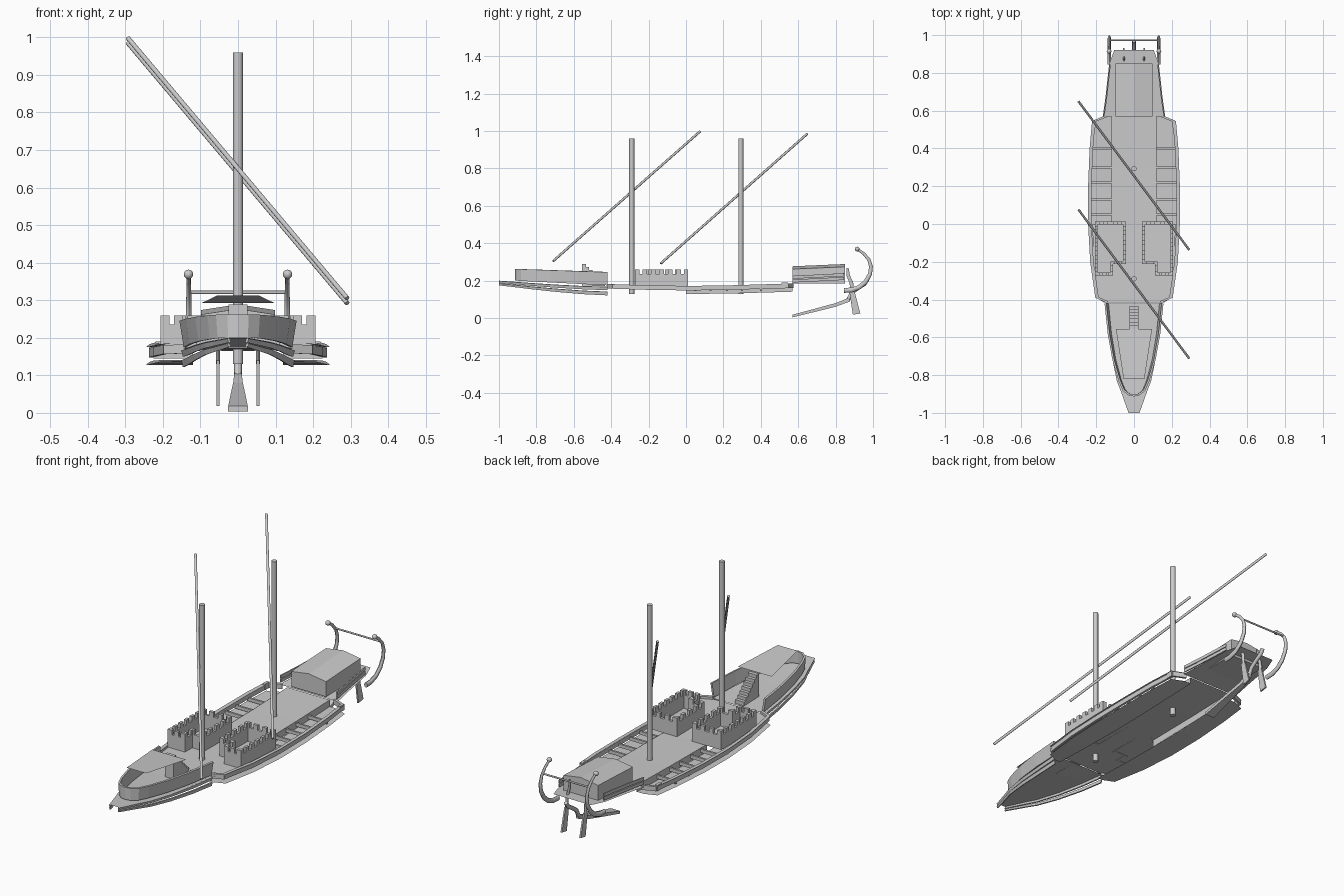
import bpy, bmesh, math
from mathutils import Vector

if "Cube" in bpy.data.objects:
    bpy.data.objects.remove(bpy.data.objects["Cube"])


def make(name, verts, faces, mirror=False, thick=0.0):
    me = bpy.data.meshes.new(name)
    me.from_pydata(verts, [], faces)
    ob = bpy.data.objects.new(name, me)
    bpy.context.collection.objects.link(ob)
    if thick:
        m = ob.modifiers.new("thickness", 'SOLIDIFY')
        m.thickness, m.offset = thick, 0
    if mirror:
        m = ob.modifiers.new("mirror", 'MIRROR')
        m.use_mirror_merge = False
    return ob


def ribbon(name, a, b, mirror=False, thick=0.0):
    """Surface spanned between two point rows."""
    n = len(a)
    return make(name, list(a) + list(b),
                [(i, i + 1, n + i + 1, n + i) for i in range(n - 1)], mirror, thick)


def plate(name, rows):
    """Flat deck from (half width, y, z) rows."""
    return ribbon(name, [(-x, y, z) for x, y, z in rows], [(x, y, z) for x, y, z in rows])


def boxes(name, items, mirror=False):
    """Several boxes (x0,x1,y0,y1,z0,z1) in one object."""
    v, f = [], []
    for x0, x1, y0, y1, z0, z1 in items:
        k = len(v)
        v += [(x, y, z) for z in (z0, z1) for x, y in ((x0, y0), (x1, y0), (x1, y1), (x0, y1))]
        f += [tuple(k + i for i in q) for q in ((3, 2, 1, 0), (4, 5, 6, 7), (0, 1, 5, 4),
                                                (1, 2, 6, 5), (2, 3, 7, 6), (3, 0, 4, 7))]
    return make(name, v, f, mirror)


def tube(name, pts, radii, sides=10, sx=1.0, mirror=False):
    """Round bar along a path; sx flattens it across the path."""
    pts = [Vector(p) for p in pts]
    v, f, n = [], [], len(pts)
    for i, p in enumerate(pts):
        t = (pts[min(i + 1, n - 1)] - pts[max(i - 1, 0)]).normalized()
        u = Vector((1, 0, 0)) if abs(t.x) < 0.9 else Vector((0, 1, 0))
        u = (u - t * u.dot(t)).normalized()
        w = t.cross(u)
        r = radii if isinstance(radii, float) else radii[i]
        for k in range(sides):
            a = 2 * math.pi * k / sides
            v.append(p + u * (r * sx * math.cos(a)) + w * (r * math.sin(a)))
    for i in range(n - 1):
        for k in range(sides):
            j = (k + 1) % sides
            f.append((i * sides + k, i * sides + j, (i + 1) * sides + j, (i + 1) * sides + k))
    f += [tuple(reversed(range(sides))), tuple(range((n - 1) * sides, n * sides))]
    return make(name, v, f, mirror)


# outer edge of the midship section: x, y, low deck z
side = [(.15, -.415, .138), (.205, -.39, .137), (.232, -.2, .131), (.243, 0, .128), (.243, .2, .13),
        (.235, .4, .136), (.222, .545, .14), (.16, .57, .141)]

# main deck, wide beneath the towers and narrow between the rowing wells
plate("main_deck", [(.16, -.415, .17), (.2, -.39, .17), (.215, -.2, .167), (.22, 0, .165),
                    (.12, 0, .165), (.12, .3, .168), (.12, .57, .175)])

# low rowing deck, side rail, rail cap and inner well wall
ribbon("rowing_deck", [(.12, y, z) for x, y, z in side], side, True)
ribbon("side_rail", [(x - .012, y, z + .02) for x, y, z in side],
       [(x - .012, y, z + .044) for x, y, z in side], True, .012)
ribbon("rail_cap", [(x - .018, y, z + .047) for x, y, z in side],
       [(x, y, z + .047) for x, y, z in side], True)
ribbon("well_wall", [(.12, 0, .128), (.12, .3, .133), (.12, .57, .141)],
       [(.12, 0, .166), (.12, .3, .169), (.12, .57, .175)], True)
boxes("rail_end_block", [(.205, .22, .51, .545, .16, .19)], True)
boxes("rowing_bench", [(.12, .225, y - .005, y + .005, .145, .162)
                       for y in (.05, .13, .22, .3, .4)], True)


# crenellated L-shaped towers
tower = []
path = [(.05, .005), (.2, .005), (.2, -.265), (.117, -.265), (.117, -.205), (.05, -.205)]
for (xa, ya), (xb, yb) in zip(path, path[1:] + path[:1]):
    t = .007
    tower.append((min(xa, xb) - t, max(xa, xb) + t, min(ya, yb) - t, max(ya, yb) + t, .165, .236))
    length = math.hypot(xb - xa, yb - ya)
    n = max(1, round(length / .048))
    for i in range(n + 1):
        cx, cy = xa + (xb - xa) * i / n, ya + (yb - ya) * i / n
        hx, hy = (.012, t) if ya == yb else (t, .012)
        cx = min(max(cx, min(xa, xb) - t + hx), max(xa, xb) + t - hx)
        cy = min(max(cy, min(ya, yb) - t + hy), max(ya, yb) + t - hy)
        tower.append((cx - hx, cx + hx, cy - hy, cy + hy, .236, .26))
boxes("battlement_tower", tower, True)

# bow deck, hull wales and forecastle bulwark
bow = [(.148, -.42), (.135, -.55), (.115, -.7), (.088, -.83), (.065, -.89), (.026, -1.0)]
bz = [0, .12, .36, .62, .76, 1]
plate("bow_deck", [(x, y, .17 + .03 * s) for (x, y), s in zip(bow, bz)])
for name, a0, a1, b0, b1 in (("bow_upper_wale", .15, .167, .188, .199),
                             ("bow_lower_wale", .122, .141, .176, .186)):
    lo = [(x - .004, y, a0 + (b0 - a0) * s) for (x, y), s in zip(bow, bz)]
    hi = [(x, y, a1 + (b1 - a1) * s) for (x, y), s in zip(bow, bz)]
    ribbon(name, lo, hi, True, .006)
bul = [(.144, -.42), (.128, -.58), (.104, -.72), (.073, -.83), (.052, -.88), (.025, -.903), (0, -.908)]
bul += [(-x, y) for x, y in reversed(bul[:-1])]
ribbon("forecastle_bulwark", [(x * .97, y, .176 + .05 * (-.42 - y)) for x, y in bul],
       [(x * 1.05, y, .246 + .034 * (-.42 - y)) for x, y in bul], False, .01)
plate("forecastle_platform", [(.096, -.555, .293), (.055, -.82, .313)])
boxes("forecastle_stairs", [(-.025, .025, -.555, -.535 + i * .017, .27 - i * .0165, .289 - i * .0165)
                            for i in range(7)])

# stern deck, wales and cabin
stern = [(.165, .57), (.15, .68), (.132, .845), (.105, .92)]
plate("stern_deck", [(x, y, .178 + .07 * (y - .57)) for x, y in stern])
for name, z in (("stern_lower_wale", .19), ("stern_upper_wale", .21)):
    ribbon(name, [(x - .006, y, z + .05 * (y - .57)) for x, y in stern[:3]],
           [(x - .006, y, z + .016 + .05 * (y - .57)) for x, y in stern[:3]], True, .006)
v = []
for y, d in ((.57, 0), (.85, .012)):
    v += [(-.098, y, .185), (.098, y, .185), (.098, y, .262 + d), (0, y, .277 + d), (-.098, y, .262 + d)]
make("stern_cabin", v, [(0, 1, 2, 3, 4), (9, 8, 7, 6, 5)] +
     [(i, i + 5, (i + 1) % 5 + 5, (i + 1) % 5) for i in range(5)])

# keel tail and curved sternpost
ky = [(.57, .004, .018, .026), (.7, .036, .053, .019), (.8, .061, .08, .013), (.875, .088, .11, .009)]
v = [(sx * w, y, z) for y, z0, z1, w in ky for sx, z in ((-1, z0), (1, z0), (1, z1), (-1, z1))]
f = [(4 * i + k, 4 * i + (k + 1) % 4, 4 * i + 4 + (k + 1) % 4, 4 * i + 4 + k)
     for i in range(3) for k in range(4)]
make("keel_tail", v, f + [(3, 2, 1, 0), (12, 13, 14, 15)])
tube("sternpost", [(0, .865, .095), (0, .885, .135), (0, .92, .16), (0, .955, .182), (0, .97, .205)], .01, 8)

# stern horns with ball ends and crossbar
horn = [(.845, .148), (.885, .15), (.925, .164), (.96, .193), (.984, .235), (.989, .275),
        (.978, .312), (.95, .345), (.917, .368)]
tube("stern_horn", [(.131, y, z) for y, z in horn],
     [.013, .013, .012, .012, .011, .01, .009, .008, .007], 8, .75, True)
bm = bmesh.new()
bmesh.ops.create_uvsphere(bm, u_segments=12, v_segments=8, radius=.0125)
bmesh.ops.translate(bm, verts=bm.verts, vec=(.132, .915, .369))
ball = make("horn_ball", [], [], True)
bm.to_mesh(ball.data)
bm.free()
tube("horn_crossbar", [(-.131, .972, .321), (.131, .972, .321)], .0045, 8)

# steering oars: curved loom and flat blade
tube("steering_oar_loom", [(.053, .864, .268), (.053, .868, .225), (.053, .885, .185), (.053, .888, .13)],
     [.005, .009, .01, .01], 8, .5, True)
blade = [(.874, .14), (.902, .14), (.932, .025), (.892, .018)]
make("steering_oar_blade", [(x, y, z) for x in (.049, .057) for y, z in blade],
     [(3, 2, 1, 0), (4, 5, 6, 7)] + [(i, (i + 1) % 4, (i + 1) % 4 + 4, i + 4) for i in range(4)], True)

# masts and slanted yards
for label, my, ya, yb, dz in (("fore", -.29, .075, -.71, 0), ("main", .293, .648, -.135, -.013)):
    tube(label + "_mast", [(0, my, .13), (0, my, .96)], .0135, 12)
    tube(label + "_yard", [(-.293, ya, .998 + dz), (.291, yb, .305 + dz)], .0065, 8)

# consistent outward faces
for ob in bpy.data.objects:
    bm = bmesh.new()
    bm.from_mesh(ob.data)
    bmesh.ops.recalc_face_normals(bm, faces=bm.faces)
    bm.to_mesh(ob.data)
    bm.free()
    if any(k in ob.name for k in ("mast", "yard", "horn", "loom", "sternpost")):
        bpy.context.view_layer.objects.active = ob
        ob.select_set(True)
        bpy.ops.object.shade_smooth_by_angle(angle=math.radians(50))
        ob.select_set(False)
